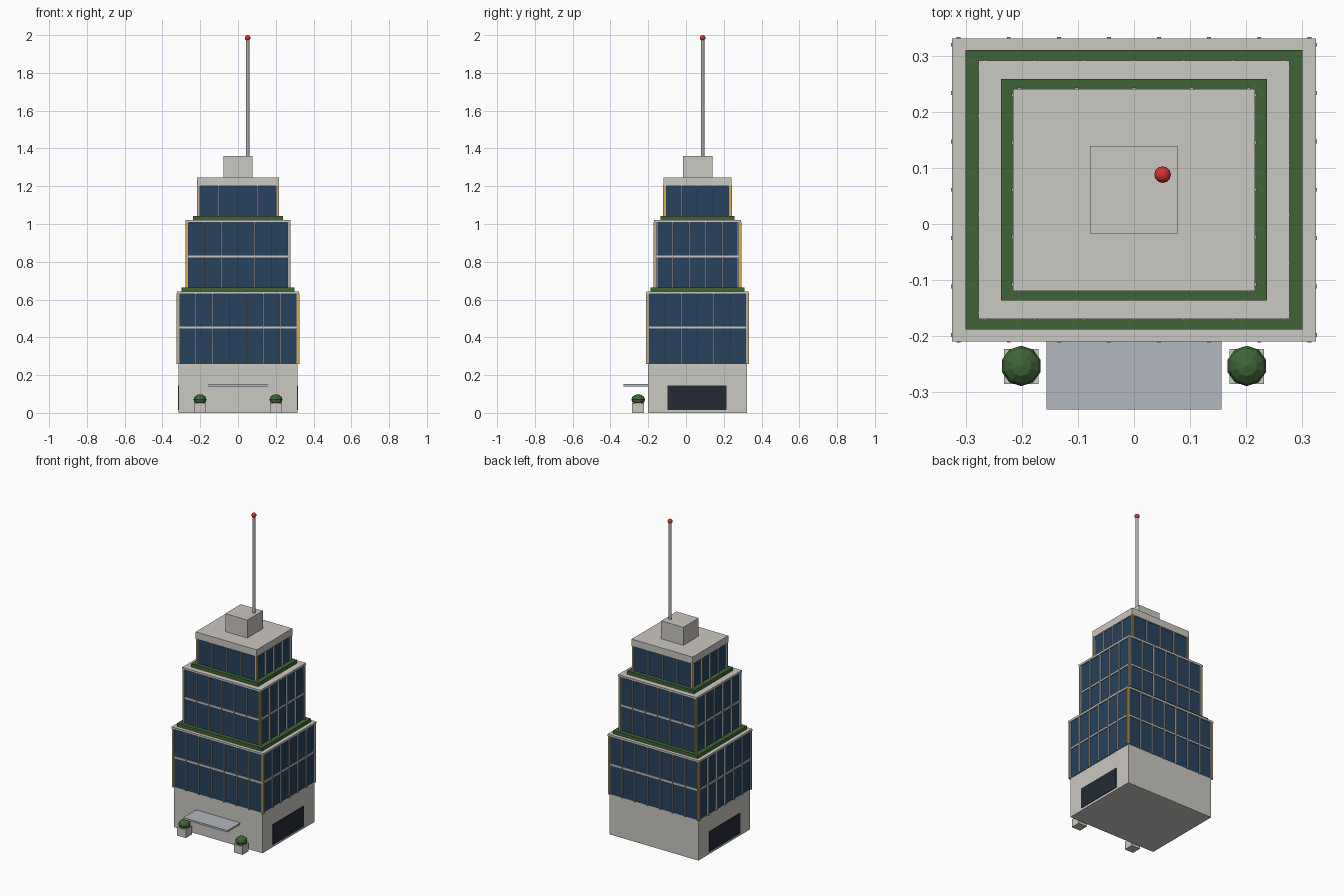
import bpy, math

if "Cube" in bpy.data.objects:
    bpy.data.objects.remove(bpy.data.objects["Cube"])

CY = 0.061  # tower centre line in y


def mat(name, rgb):
    m = bpy.data.materials.new(name)
    m.diffuse_color = (*rgb, 1)
    m.use_nodes = True
    m.node_tree.nodes["Principled BSDF"].inputs["Base Color"].default_value = m.diffuse_color
    return m


STONE = mat("stone", (0.60, 0.58, 0.54))
GLASS = mat("blue_glass", (0.019, 0.054, 0.114))
METAL = mat("metal", (0.42, 0.43, 0.44))
GOLD = mat("gold", (0.70, 0.42, 0.08))
HEDGE = mat("hedge_green", (0.048, 0.127, 0.037))
DARK = mat("dark_glass", (0.018, 0.024, 0.035))
CANOPY = mat("canopy_grey", (0.45, 0.48, 0.53))
RED = mat("red", (0.70, 0.03, 0.03))


def finish(name, m):
    o = bpy.context.object
    o.name = name
    o.data.materials.append(m)
    return o


def box(name, centre, size, m):
    bpy.ops.mesh.primitive_cube_add(size=1, location=centre)
    o = finish(name, m)
    o.scale = size
    return o


def slab(name, hx, hy, z0, z1, m):
    return box(name, (0, CY, (z0 + z1) / 2), (2 * hx, 2 * hy, z1 - z0), m)


def tier(name, hx, hy, z0, z1, nx, ny, band=None):
    """Glass storey block with mullions, gold corners and floor bands."""
    gx, gy = hx - 0.008, hy - 0.008
    slab(name + "_glass", gx, gy, z0, z1, GLASS)
    if band:
        slab(name + "_floor_band", hx - 0.002, hy - 0.002, band - 0.006, band + 0.006, STONE)
    zc, h = (z0 + z1) / 2, z1 - z0
    w, d = 0.007, 0.02
    # mullions on the four faces
    for s in (-1, 1):
        for i in range(nx + 1):
            x = (2 * i / nx - 1) * (gx - w / 2)
            box(name + "_mullion", (x, CY + s * (hy + 0.002 - d / 2), zc), (w, d, h), METAL)
        for i in range(ny + 1):
            y = CY + (2 * i / ny - 1) * (gy - w / 2)
            box(name + "_mullion", (s * (hx + 0.002 - d / 2), y, zc), (d, w, h), METAL)
        # gold corner strips
        for t in (-1, 1):
            box(name + "_corner_strip", (s * (gx + 0.001), CY + t * (gy + 0.001), zc),
                (0.012, 0.012, h), GOLD)


# podium with dark side windows
slab("podium", 0.314, 0.262, 0, 0.258, STONE)
for s in (-1, 1):
    box("side_window", (s * 0.312, 0.058, 0.08), (0.012, 0.312, 0.13), DARK)

# stepped tiers with roof edges and hedge terraces
tier("lower_tier", 0.324, 0.270, 0.258, 0.632, 7, 6, 0.452)
slab("lower_roof", 0.324, 0.270, 0.630, 0.643, STONE)
slab("lower_hedge", 0.300, 0.249, 0.643, 0.664, HEDGE)
tier("middle_tier", 0.277, 0.230, 0.650, 1.010, 6, 5, 0.828)
slab("middle_roof", 0.277, 0.230, 1.008, 1.021, STONE)
slab("middle_hedge", 0.237, 0.197, 1.021, 1.043, HEDGE)
tier("upper_tier", 0.216, 0.180, 1.030, 1.203, 4, 4)
slab("upper_roof", 0.216, 0.180, 1.200, 1.245, STONE)

# roof plant room, mast and beacon
slab("plant_room", 0.078, 0.078, 1.245, 1.36, STONE)
bpy.ops.mesh.primitive_cylinder_add(vertices=12, radius=0.009, depth=0.63,
                                    location=(0.051, 0.088, 1.665))
finish("antenna_mast", METAL)
bpy.ops.object.shade_smooth_by_angle()
bpy.ops.mesh.primitive_uv_sphere_add(segments=12, ring_count=8, radius=0.0148,
                                     location=(0.051, 0.088, 1.9852))
finish("beacon", RED)
bpy.ops.object.shade_smooth_by_angle()

# entrance canopy
box("entrance_canopy", (0, -0.2625, 0.147), (0.312, 0.137, 0.012), CANOPY)

# planters with clipped bushes
for s in (-1, 1):
    box("planter", (s * 0.201, -0.254, 0.026), (0.062, 0.062, 0.052), STONE)
    bpy.ops.mesh.primitive_uv_sphere_add(segments=10, ring_count=6, radius=0.036,
                                         location=(s * 0.201, -0.253, 0.070))
    finish("bush", HEDGE).scale = (1, 1, 0.8)
